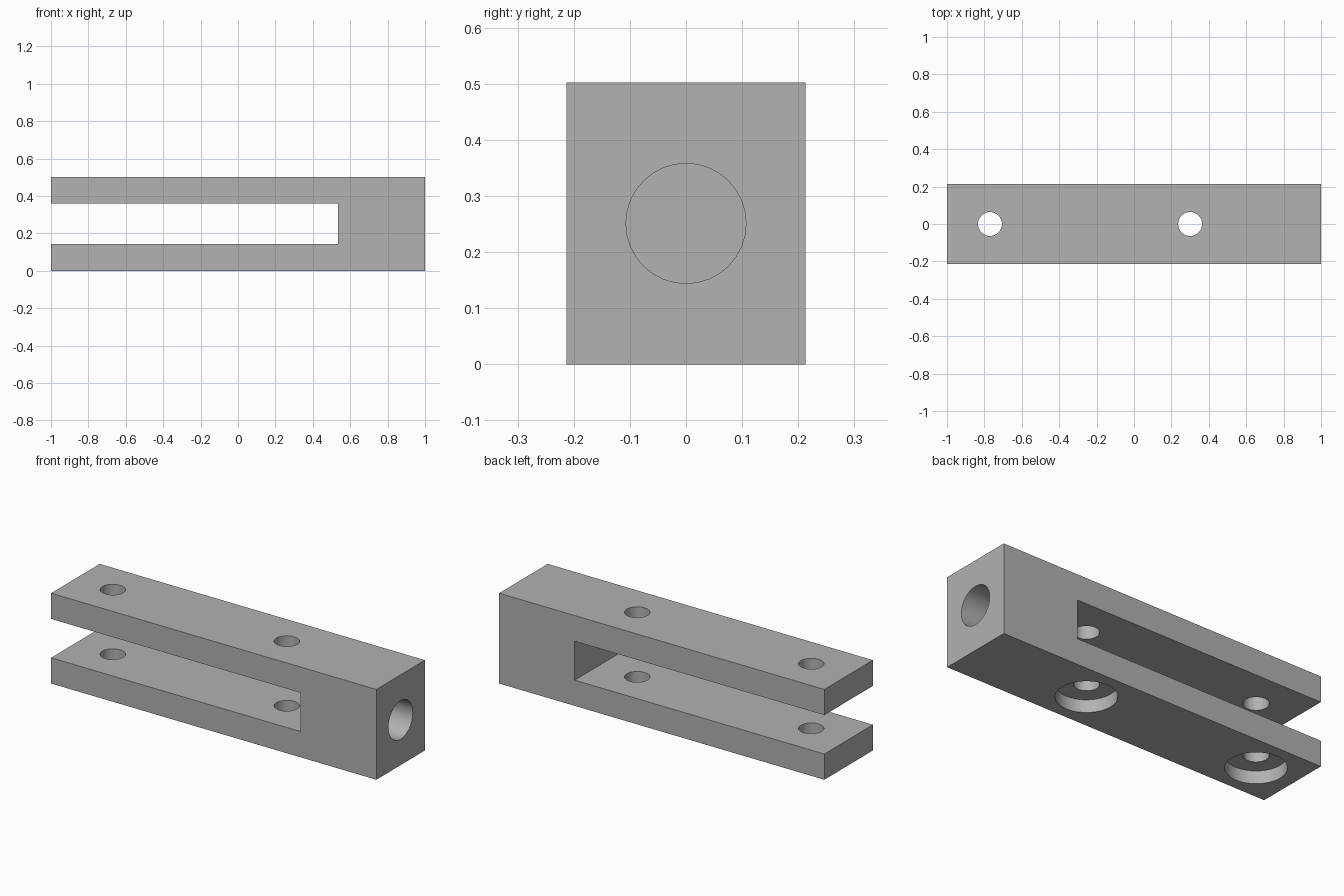
import bpy
import bmesh
import math

if "Cube" in bpy.data.objects:
    bpy.data.objects.remove(bpy.data.objects["Cube"], do_unlink=True)

HALF_LENGTH, HALF_WIDTH, HEIGHT = 1.0, 0.213, 0.502
SLOT_LOW, SLOT_HIGH, SLOT_END = 0.143, 0.359, 0.535
HOLE_RADIUS, BORE_RADIUS, BORE_DEPTH = 0.064, 0.152, 0.071
SOCKET_RADIUS, SOCKET_DEPTH = 0.107, 0.36

grey = bpy.data.materials.new("machined grey")
grey.use_nodes = True
colour = (0.445, 0.445, 0.445, 1)
grey.diffuse_color = colour
grey.node_tree.nodes["Principled BSDF"].inputs["Base Color"].default_value = colour

# Fork-shaped block: side profile extruded across the width
profile = [(-HALF_LENGTH, 0), (HALF_LENGTH, 0), (HALF_LENGTH, HEIGHT),
           (-HALF_LENGTH, HEIGHT), (-HALF_LENGTH, SLOT_HIGH), (SLOT_END, SLOT_HIGH),
           (SLOT_END, SLOT_LOW), (-HALF_LENGTH, SLOT_LOW)]
bm = bmesh.new()
face = bm.faces.new([bm.verts.new((x, -HALF_WIDTH, z)) for x, z in profile])
extruded = bmesh.ops.extrude_face_region(bm, geom=[face])["geom"]
bmesh.ops.translate(bm, vec=(0, 2 * HALF_WIDTH, 0),
                    verts=[v for v in extruded if isinstance(v, bmesh.types.BMVert)])
bmesh.ops.recalc_face_normals(bm, faces=bm.faces)
mesh = bpy.data.meshes.new("slotted_block")
bm.to_mesh(mesh)
bm.free()
mesh.materials.append(grey)
block = bpy.data.objects.new("slotted_block", mesh)
bpy.context.collection.objects.link(block)


def drill(radius, depth, location, rotation=(0, 0, 0)):
    """Cut a round hole into the block, then discard the cutter."""
    bpy.ops.mesh.primitive_cylinder_add(vertices=32, radius=radius, depth=depth,
                                        location=location, rotation=rotation)
    cutter = bpy.context.object
    cutter.name = "drill_cutter"
    cutter.hide_render = True
    cutter.data.materials.append(grey)
    cut = block.modifiers.new("hole", "BOOLEAN")
    cut.operation = "DIFFERENCE"
    cut.solver = "EXACT"
    cut.object = cutter
    bpy.context.view_layer.objects.active = block
    bpy.ops.object.modifier_apply(modifier=cut.name)
    bpy.data.objects.remove(cutter, do_unlink=True)


# Bolt holes through both arms, counterbored from below
for x in (-0.77, 0.30):
    drill(HOLE_RADIUS, 2, (x, 0, 0))
    drill(BORE_RADIUS, 2 * BORE_DEPTH, (x, 0, 0))

# Blind socket in the solid end
drill(SOCKET_RADIUS, 2 * SOCKET_DEPTH, (HALF_LENGTH, 0, HEIGHT / 2), (0, math.pi / 2, 0))

# Smooth hole walls, sharp edges everywhere else
bpy.ops.object.select_all(action="DESELECT")
block.select_set(True)
bpy.context.view_layer.objects.active = block
bpy.ops.object.shade_smooth_by_angle(angle=math.radians(30))
